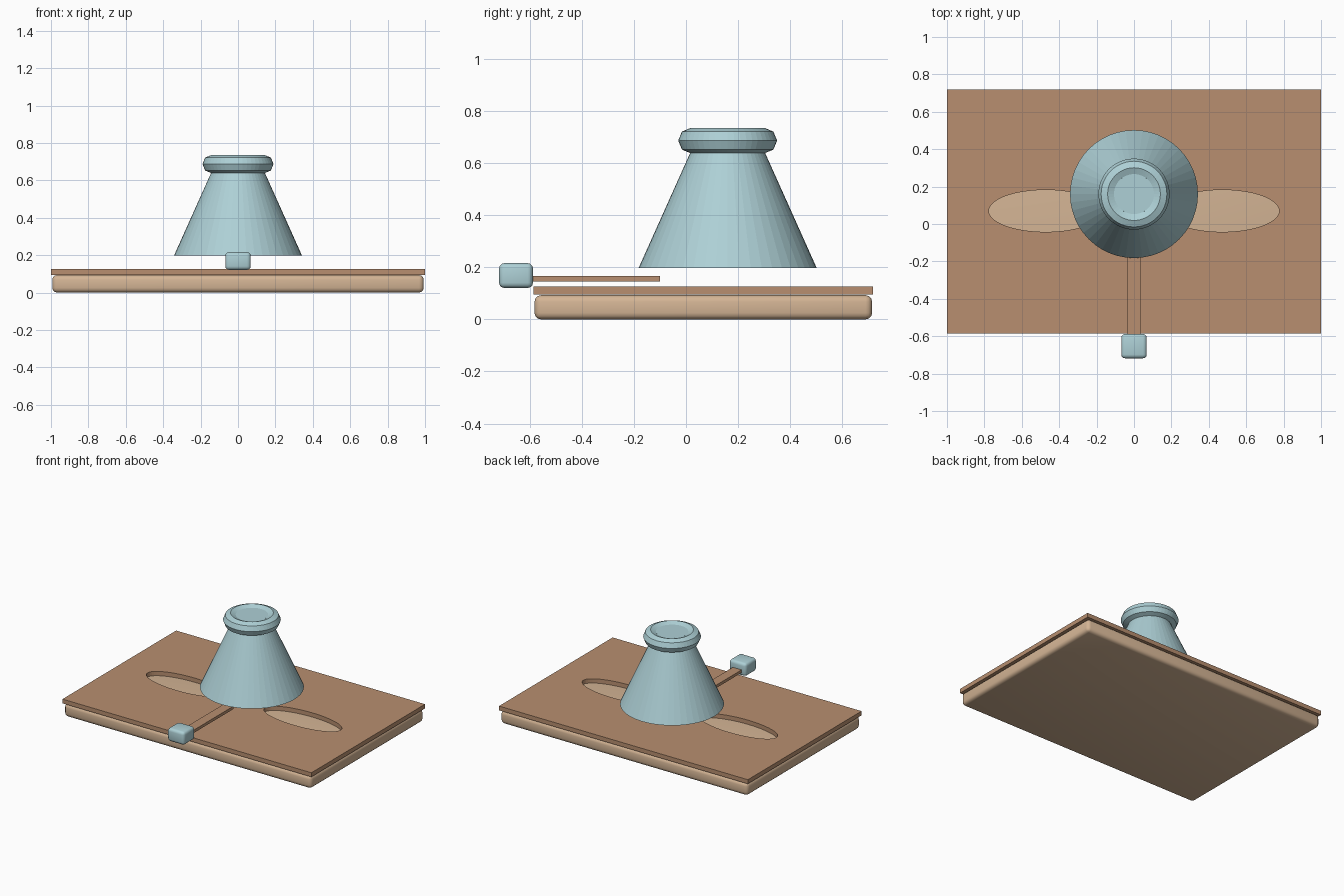
import bpy, bmesh, math

if "Cube" in bpy.data.objects:
    bpy.data.objects.remove(bpy.data.objects["Cube"])


def material(name, rgb):
    m = bpy.data.materials.new(name)
    m.diffuse_color = (*rgb, 1)
    m.use_nodes = True
    m.node_tree.nodes["Principled BSDF"].inputs["Base Color"].default_value = m.diffuse_color
    return m


BROWN = material("brown wood", (0.48, 0.275, 0.162))
TAN = material("light tan wood", (0.66, 0.46, 0.30))
TEAL = material("pale teal", (0.42, 0.63, 0.67))


def finish(name, mat):
    ob = bpy.context.object
    ob.name = name
    if mat:
        ob.data.materials.append(mat)
    return ob


def box(name, lo, hi, mat, bevel=0):
    bpy.ops.mesh.primitive_cube_add(size=1, location=[(a + b) / 2 for a, b in zip(lo, hi)])
    ob = finish(name, mat)
    ob.scale = [b - a for a, b in zip(lo, hi)]
    bpy.ops.object.transform_apply(location=False, rotation=False, scale=True)
    if bevel:
        mod = ob.modifiers.new("rounded edges", 'BEVEL')
        mod.width, mod.segments = bevel, 3
        bpy.ops.object.modifier_apply(modifier=mod.name)
        bpy.ops.object.shade_smooth_by_angle(angle=math.radians(40))
    return ob


# Rounded base slab and the thin board on it
box("base", (-0.993, -0.582, 0), (0.993, 0.715, 0.093), TAN, 0.025)
board = box("board", (-1, -0.586, 0.095), (1, 0.718, 0.126), BROWN)

# Two oval openings through the board
for side in (-1, 1):
    bpy.ops.mesh.primitive_cylinder_add(vertices=64, radius=1, depth=0.2,
                                        location=(side * 0.472, 0.07, 0.11))
    cutter = finish("oval_cutter", None)
    cutter.scale = (0.304, 0.112, 1)
    cutter.hide_render = True
    mod = board.modifiers.new("oval opening", 'BOOLEAN')
    mod.operation, mod.solver, mod.object = 'DIFFERENCE', 'EXACT', cutter
    bpy.context.view_layer.objects.active = board
    bpy.ops.object.modifier_apply(modifier=mod.name)
    bpy.data.objects.remove(cutter)

# Raised cone with a faceted collar at its top
bpy.ops.mesh.primitive_cone_add(vertices=48, radius1=0.342, radius2=0.107,
                                depth=0.524, location=(0, 0.16, 0.46))
finish("cone", TEAL)
bpy.ops.mesh.primitive_torus_add(major_segments=48, minor_segments=8, major_radius=0.141,
                                 minor_radius=0.049, location=(0, 0.16, 0.687))
finish("collar", TEAL)

# Front pull rod and knob
box("pull_rod", (-0.035, -0.60, 0.146), (0.035, -0.10, 0.167), BROWN)
box("pull_knob", (-0.068, -0.718, 0.121), (0.068, -0.588, 0.216), TEAL, 0.02)
